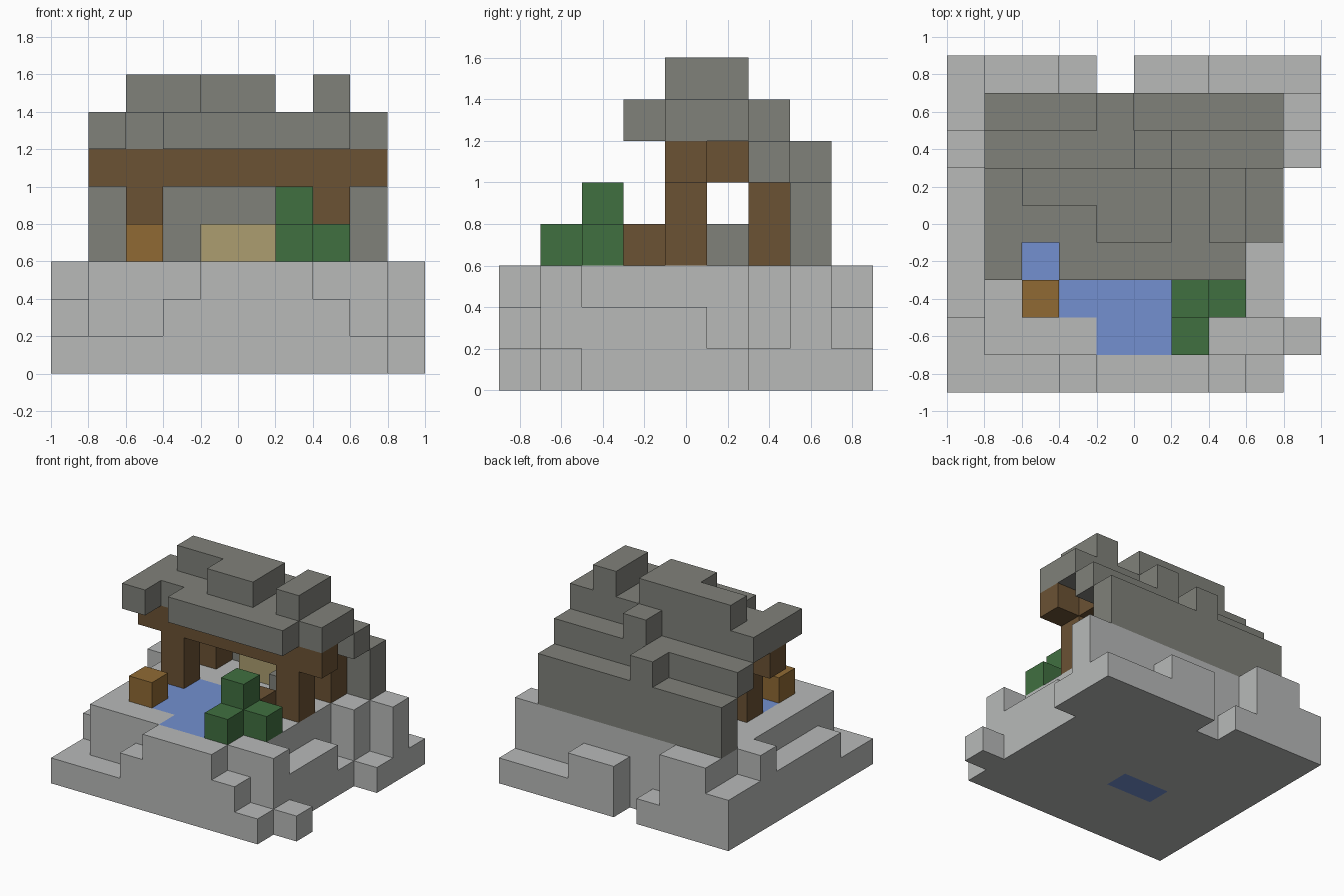
import bpy
import bmesh
from mathutils import Vector

old = bpy.data.objects.get("Cube")
if old:
    bpy.data.objects.remove(old, do_unlink=True)

S = 0.2                       # block size
ORIGIN = Vector((-1, -0.9, 0))


def material(name, hex_code):
    """Flat material from a display colour."""
    rgb = [int(hex_code[n:n + 2], 16) / 255 for n in (0, 2, 4)]
    lin = [c / 12.92 if c < 0.04 else ((c + 0.055) / 1.055) ** 2.4 for c in rgb]
    mat = bpy.data.materials.new(name)
    mat.use_nodes = True
    mat.diffuse_color = (*lin, 1)
    bsdf = next(n for n in mat.node_tree.nodes if n.type == 'BSDF_PRINCIPLED')
    bsdf.inputs["Base Color"].default_value = (*lin, 1)
    bsdf.inputs["Roughness"].default_value = 0.9
    return mat


def block(xs, ys, zs):
    """Set of cells; each argument is an index or an inclusive (first, last) pair."""
    spans = [range(a[0], a[1] + 1) if isinstance(a, tuple) else (a,) for a in (xs, ys, zs)]
    return {(i, j, k) for i in spans[0] for j in spans[1] for k in spans[2]}


stone = material("pale_stone", "b8bab9")
slate = material("roof_grey", "80817a")
wood = material("dark_wood", "6b5234")
crate_wood = material("orange_wood", "906a34")
straw = material("straw", "ac9e70")
leaf = material("leaf_green", "407040")
blue = material("water_blue", "7390d0")

# Water: pond surface plus a shaft that reaches the underside
pond = (block((4, 5), 1, 2) | block((3, 5), 2, 2) | block((2, 5), 3, 2)
        | block((3, 4), 4, 2) | block((3, 4), 3, (0, 2)))

# Rock base: column heights, rows running front to back
rows = ["1112333210", "1333333331", "2333333320", "2333333320", "2333333320",
        "2333333310", "3333333331", "2333333333", "2331022111"]
base = {(i, j, k) for j, row in enumerate(rows)
        for i, h in enumerate(row) for k in range(int(h))} - pond

# Timber frame: posts, cross beam and side beams
frame = block((1, 8), 4, 5)
for x in (2, 7):
    frame |= block(x, 4, (3, 4)) | block(x, 6, (3, 4)) | block(x, 5, 5)

# Stepped roof with a broken ridge and a notched eave
roof = (block((1, 8), 6, 5) | block((1, 8), (4, 5), 6)
        | block(1, 3, 6) | block((3, 7), 3, 6)
        | block((2, 5), 5, 7) | block((4, 5), 4, 7) | block(7, (4, 5), 7)
        | block(4, 7, 5) | block(5, 6, 6))

parts = [
    ("rock_base", stone, base),
    ("pond", blue, pond),
    ("timber_frame", wood, frame),
    ("stepped_roof", slate, roof),
    ("back_wall", slate, block((1, 8), 7, (3, 4))),
    ("stone_stove", slate, block(6, 5, 3)),
    ("wooden_chest", wood, block(6, 3, 3)),
    ("straw_bed", straw, block((4, 5), 6, 3)),
    ("crate", crate_wood, block(2, 2, 3)),
    ("bush", leaf, block(6, (1, 2), 3) | block(6, 2, 4) | block(7, 2, 3)),
]
filled = set().union(*(cells for _, _, cells in parts))


def build(name, mat, cells):
    """Outer skin of a group of cells, with flat areas merged."""
    bm = bmesh.new()
    for cell in sorted(cells):
        centre = ORIGIN + S * (Vector(cell) + Vector((0.5, 0.5, 0.5)))
        for axis in range(3):
            for sign in (-1, 1):
                step = [0, 0, 0]
                step[axis] = sign
                if tuple(c + s for c, s in zip(cell, step)) in filled:
                    continue
                n = Vector(step)
                u = Vector([float(a == (axis + 1) % 3) for a in range(3)])
                v = n.cross(u)
                corners = [n + u + v, n - u + v, n - u - v, n + u - v]
                bm.faces.new([bm.verts.new(centre + c * S / 2) for c in corners])
    bmesh.ops.remove_doubles(bm, verts=bm.verts, dist=0.001)
    bmesh.ops.dissolve_limit(bm, angle_limit=0.01, verts=bm.verts, edges=bm.edges)
    mesh = bpy.data.meshes.new(name)
    bm.to_mesh(mesh)
    bm.free()
    mesh.materials.append(mat)
    bpy.context.collection.objects.link(bpy.data.objects.new(name, mesh))


for part in parts:
    build(*part)
